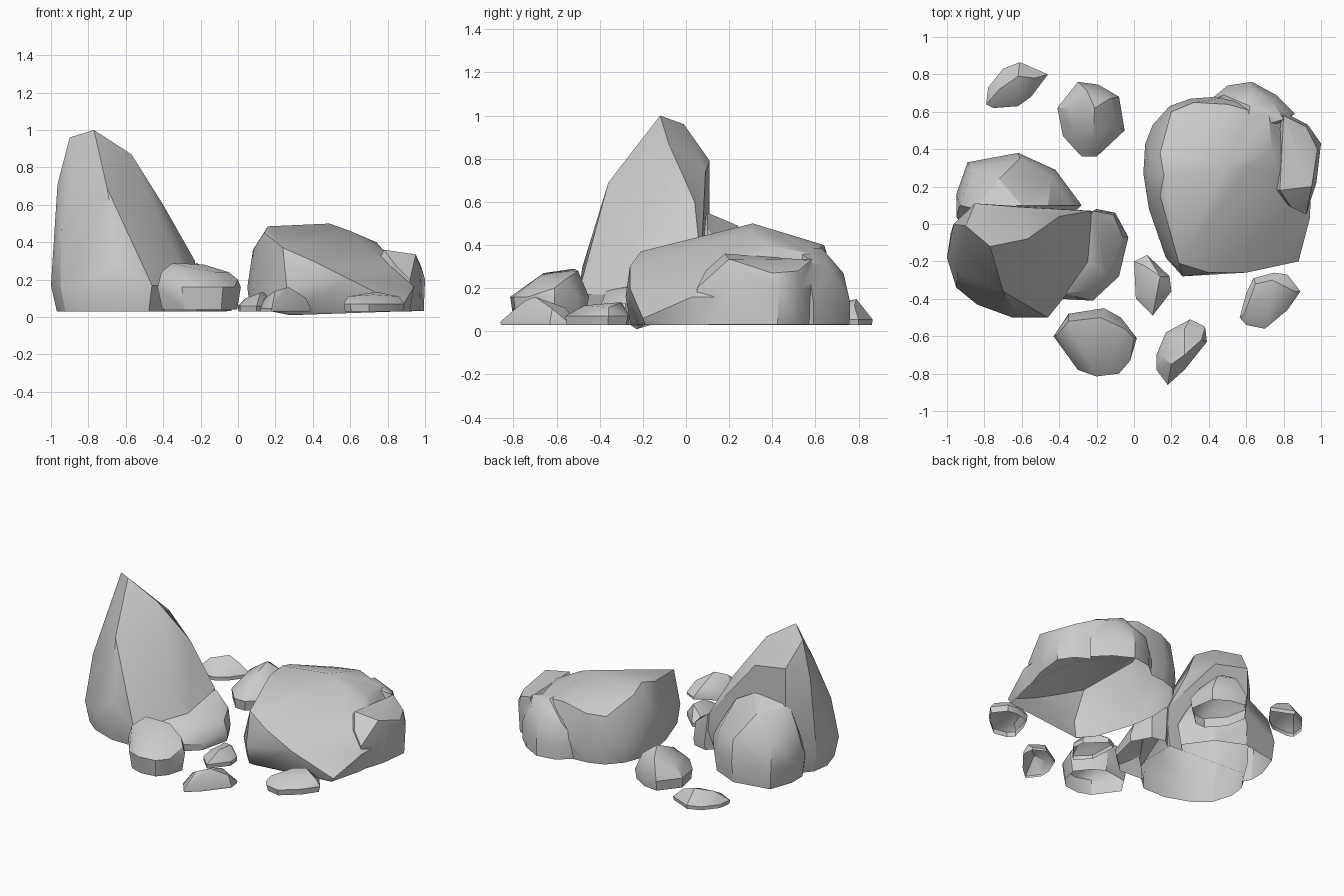
import bpy, bmesh, math

stone = bpy.data.materials.new("grey stone")
stone.diffuse_color = (0.6, 0.6, 0.6, 1)


def lump(name, ring, ring_z, top, base_z=0.03, inset=0.93, low=()):
    """Closed faceted lump: widest ring, inset foot below it, crest points above."""
    cx = sum(p[0] for p in ring) / len(ring)
    cy = sum(p[1] for p in ring) / len(ring)
    pts = [(x, y, ring_z) for x, y in ring]
    pts += [(cx + (x - cx) * inset, cy + (y - cy) * inset, base_z) for x, y in ring]
    pts += list(top) + list(low)
    bm = bmesh.new()
    for p in pts:
        bm.verts.new(p)
    hull = bmesh.ops.convex_hull(bm, input=bm.verts[:])
    inner = {g for g in hull["geom_interior"] + hull["geom_unused"]
             if isinstance(g, bmesh.types.BMVert)}
    bmesh.ops.delete(bm, geom=list(inner), context="VERTS")
    bmesh.ops.recalc_face_normals(bm, faces=bm.faces[:])
    me = bpy.data.meshes.new(name)
    bm.to_mesh(me)
    bm.free()
    ob = bpy.data.objects.new(name, me)
    bpy.context.collection.objects.link(ob)
    return ob


def finish(ob, lobes=(), smooth=32):
    """Fuse the lobes into one skin, open the underside and shade it."""
    for lobe in lobes:
        mod = ob.modifiers.new("fuse", "BOOLEAN")
        mod.operation, mod.solver, mod.object = "UNION", "EXACT", lobe
    if lobes:
        dg = bpy.context.evaluated_depsgraph_get()
        fused = bpy.data.meshes.new_from_object(ob.evaluated_get(dg))
        ob.modifiers.clear()
        ob.data = fused
        for lobe in lobes:
            bpy.data.objects.remove(lobe)
    me = ob.data
    bm = bmesh.new()
    bm.from_mesh(me)
    under = [f for f in bm.faces if f.normal.z < -0.85]
    bmesh.ops.delete(bm, geom=under, context="FACES")
    # merge nearly flat facets
    bmesh.ops.dissolve_limit(bm, angle_limit=math.radians(3),
                             verts=bm.verts[:], edges=bm.edges[:])
    bm.to_mesh(me)
    bm.free()
    me.materials.clear()
    me.materials.append(stone)
    me.shade_smooth()
    me.set_sharp_from_angle(angle=math.radians(smooth))


# Tall standing stone
tall = lump("tall_stone",
    [(-1, -.18), (-.98, -.05), (-.85, .11), (-.57, .09), (-.22, .07), (-.22, -.2),
     (-.41, -.42), (-.46, -.5), (-.65, -.5), (-.84, -.43), (-.95, -.34)], .17,
    [(-.77, -.12, 1), (-.9, -.01, .96), (-.57, -.08, .87), (-.85, .11, .79), (-.6, .09, .74),
     (-.965, .0, .71), (-.40, -.24, .46), (-.23, .07, .3), (-.88, -.16, .77), (-.945, -.26, .47),
     (-.7, -.36, .69), (-.63, -.48, .3), (-.4, .04, .6)], inset=.91)
# Domed stone behind it
dome = lump("back_stone",
    [(-.95, .04), (-.95, .16), (-.89, .33), (-.62, .38), (-.42, .29), (-.28, .1), (-.5, -.1),
     (-.9, -.05)], .17,
    [(-.85, .08, .55), (-.6, .1, .55), (-.72, .24, .49), (-.46, .1, .47), (-.93, .1, .4),
     (-.87, .29, .34), (-.61, .35, .32), (-.44, .25, .32), (-.34, .1, .28)],
    base_z=.031, inset=.94)
# Low shoulder beside it
shoulder = lump("side_stone",
    [(-.2, .08), (-.1, .06), (-.03, -.07), (-.08, -.28), (-.22, -.41), (-.4, -.4), (-.4, -.1)], .08,
    [(-.22, .07, .29), (-.21, -.22, .21), (-.11, .05, .2), (-.06, -.07, .17),
     (-.14, -.27, .16), (-.26, -.36, .16), (-.38, -.37, .19)], base_z=.032, inset=.97)
finish(tall, [dome, shoulder], smooth=26)

# Large boulder with lobes at the back and the right
boulder = lump("boulder",
    [(.05, .27), (.06, .43), (.1, .53), (.19, .63), (.3, .67), (.58, .69), (.75, .65), (.9, .5),
     (.95, .25), (.94, .03), (.6, -.24), (.26, -.28), (.17, -.18), (.08, .08)], .16,
    [(.14, .38, .445), (.14, .15, .45), (.16, .26, .485), (.2, .6, .36), (.32, .65, .37),
     (.5, .64, .4), (.49, .31, .5), (.6, .3, .46), (.74, .38, .4), (.72, .58, .36),
     (.24, -.21, .37), (.4, -.26, .3), (.6, -.26, .2), (.83, .1, .26), (.08, .3, .36)],
    inset=.96, low=[(.88, -.2, .06), (.86, -.19, .03), (.28, -.23, .01)])
back_lobe = lump("boulder_back_lobe",
    [(.38, .64), (.5, .74), (.63, .76), (.76, .69), (.86, .59), (.6, .4)], .14,
    [(.48, .69, .27), (.63, .73, .27), (.74, .66, .31), (.62, .63, .385), (.6, .5, .39),
     (.8, .56, .34)], base_z=.031, inset=.99, low=[(.68, .64, .003)])
side_lobe = lump("boulder_side_lobe",
    [(.78, .61), (.93, .53), (1, .43), (.975, .22), (.92, .05), (.7, .2)], .2,
    [(.78, .18, .36), (.95, .2, .335), (.98, .4, .27), (.8, .58, .33), (.92, .52, .28),
     (.84, .09, .28)], base_z=.032, inset=.94)
finish(boulder, [back_lobe, side_lobe])

# Small scattered stones
finish(lump("front_stone",
    [(-.43, -.6), (-.35, -.48), (-.16, -.45), (-.07, -.5), (.015, -.61), (-.02, -.73),
     (-.08, -.8), (-.2, -.815), (-.3, -.78)], .16,
    [(-.41, -.59, .24), (-.35, -.52, .29), (-.18, -.5, .28), (-.05, -.56, .24), (0, -.61, .2),
     (-.28, -.66, .27), (-.12, -.7, .24)], base_z=.04, inset=.9))
finish(lump("gap_pebble",
    [(0, -.2), (.07, -.165), (.19, -.28), (.2, -.36), (.1, -.49), (.01, -.4), (.02, -.3)], .06,
    [(.05, -.22, .1), (.14, -.28, .13), (.12, -.38, .13), (.04, -.36, .1)], inset=.97))
finish(lump("pointed_pebble",
    [(.12, -.7), (.17, -.58), (.3, -.51), (.38, -.55), (.39, -.63), (.27, -.78), (.18, -.86),
     (.12, -.78)], .045,
    [(.14, -.7, .1), (.2, -.75, .14), (.27, -.7, .16), (.36, -.62, .105), (.27, -.56, .11)],
    inset=.99))
finish(lump("right_pebble",
    [(.565, -.5), (.6, -.37), (.64, -.29), (.75, -.26), (.82, -.27), (.89, -.36), (.82, -.46),
     (.7, -.56), (.6, -.54)], .07,
    [(.59, -.48, .11), (.65, -.32, .12), (.74, -.3, .135), (.86, -.36, .11), (.72, -.47, .12)],
    inset=.95, low=[(.7, -.42, 0)]))
finish(lump("rear_stone",
    [(-.41, .62), (-.3, .76), (-.19, .745), (-.08, .68), (-.05, .5), (-.2, .36), (-.28, .36),
     (-.38, .47)], .1,
    [(-.21, .62, .28), (-.25, .71, .23), (-.13, .67, .22), (-.34, .62, .19), (-.22, .45, .2),
     (-.1, .53, .18), (-.32, .5, .18)], inset=.95))
finish(lump("rear_pebble",
    [(-.79, .64), (-.78, .73), (-.7, .83), (-.61, .865), (-.46, .8), (-.55, .68), (-.62, .63),
     (-.75, .62)], .055,
    [(-.72, .72, .13), (-.62, .79, .15), (-.53, .78, .12), (-.6, .7, .11), (-.73, .65, .09)],
    inset=.98))
